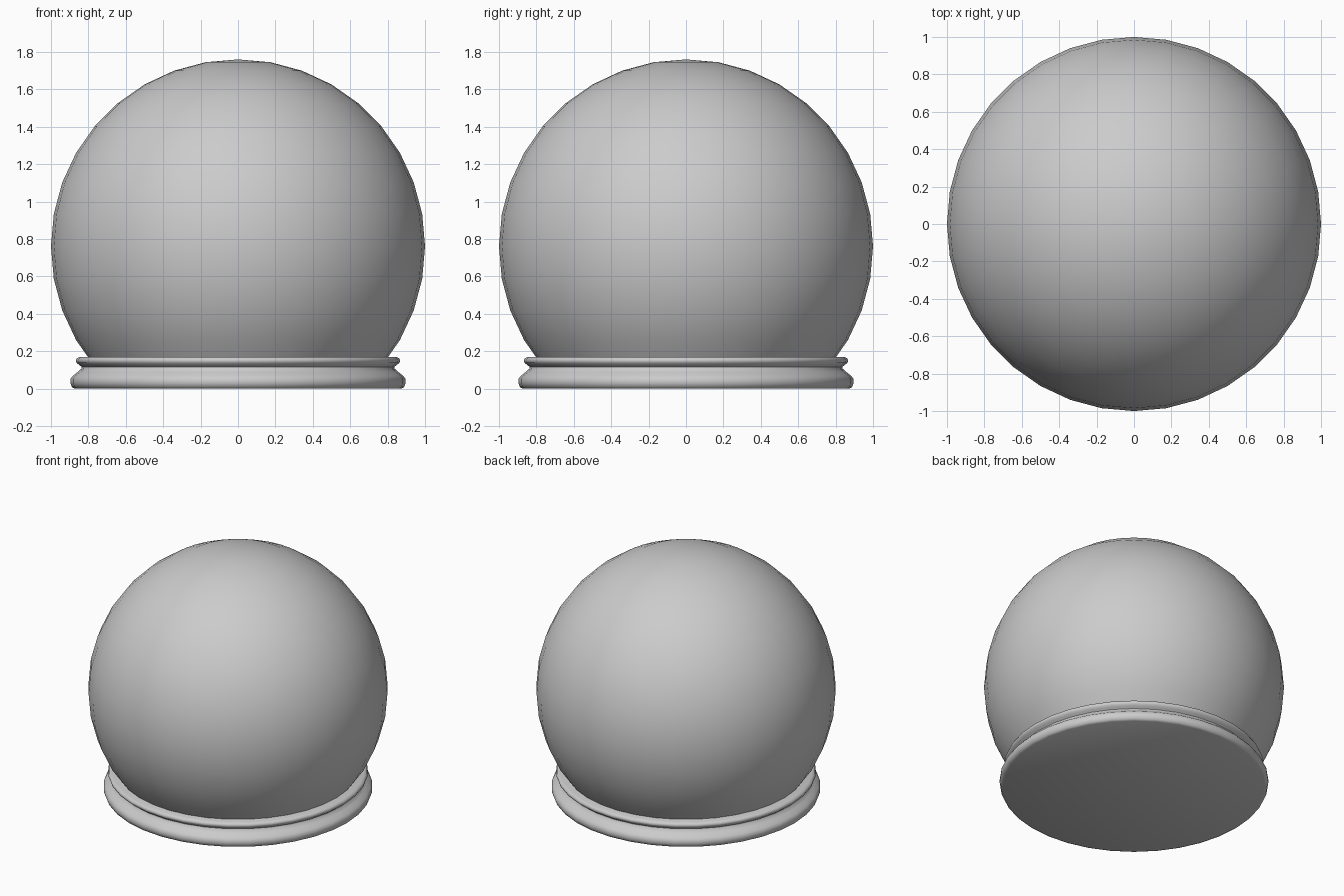
import bpy
from math import sin, cos, pi, radians

if "Cube" in bpy.data.objects:
    bpy.data.objects.remove(bpy.data.objects["Cube"])

SIDES = 36


def lathe(name, profile, angle):
    """Spin (radius, z) points around z; radius 0 makes a pole."""
    verts, rings, faces = [], [], []
    for r, z in profile:
        start = len(verts)
        n = 1 if r == 0 else SIDES
        verts += [(r * cos(2 * pi * i / SIDES), r * sin(2 * pi * i / SIDES), z) for i in range(n)]
        rings.append([start + i % n for i in range(SIDES)])
    for a, b in zip(rings, rings[1:]):
        for i in range(SIDES):
            j = (i + 1) % SIDES
            faces.append(list(dict.fromkeys((a[i], a[j], b[j], b[i]))))
    mesh = bpy.data.meshes.new(name)
    mesh.from_pydata(verts, [], faces)
    obj = bpy.data.objects.new(name, mesh)
    bpy.context.collection.objects.link(obj)
    bpy.ops.object.select_all(action='DESELECT')
    obj.select_set(True)
    bpy.context.view_layer.objects.active = obj
    bpy.ops.object.shade_smooth_by_angle(angle=radians(angle))
    return obj


# Glass globe: sphere cut off where it sinks into the base
globe = [(cos(radians(a)), 0.76 + sin(radians(a))) for a in range(-40, 90, 10)]
lathe("globe", globe + [(0, 1.76)], 40)

# Moulded base: fat lower rim, narrow groove, thin upper lip
base = [(0, 0), (0.872, 0), (0.888, 0.008), (0.896, 0.03), (0.895, 0.052),
        (0.884, 0.068), (0.858, 0.088), (0.838, 0.106), (0.836, 0.116),
        (0.85, 0.127), (0.863, 0.138), (0.867, 0.15), (0.862, 0.162),
        (0.845, 0.17), (0, 0.17)]
lathe("base", base, 50)
